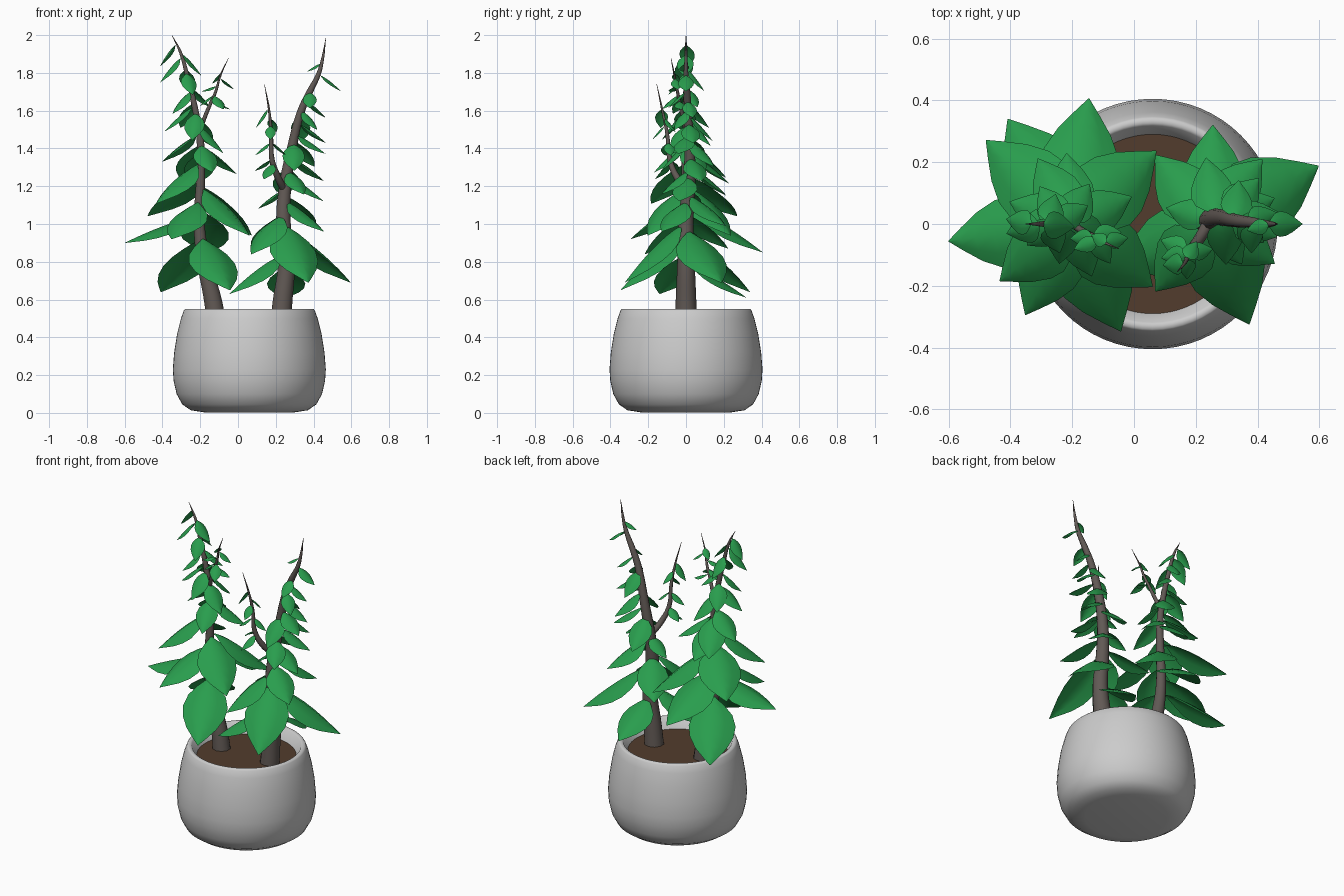
import bpy, bmesh, math
from mathutils import Vector


def material(name, rgb):
    m = bpy.data.materials.new(name)
    m.diffuse_color = (*rgb, 1)
    return m


GREEN = material("leaf_green", (0.022, 0.34, 0.075))
BARK = material("bark", (0.12, 0.1, 0.09))
EARTH = material("earth", (0.085, 0.046, 0.026))


def add_mesh(name, bm, mat=None, angle=50):
    me = bpy.data.meshes.new(name)
    bm.to_mesh(me)
    bm.free()
    ob = bpy.data.objects.new(name, me)
    bpy.context.collection.objects.link(ob)
    if mat:
        me.materials.append(mat)
    bpy.ops.object.select_all(action='DESELECT')
    bpy.context.view_layer.objects.active = ob
    ob.select_set(True)
    bpy.ops.object.shade_smooth_by_angle(angle=math.radians(angle))
    return ob


def lathe(name, profile, mat=None, x=0.06, n=64):
    bm = bmesh.new()
    vs = [bm.verts.new((r, 0, z)) for r, z in profile]
    es = [bm.edges.new(p) for p in zip(vs, vs[1:])]
    bmesh.ops.spin(bm, geom=vs + es, cent=(0, 0, 0), axis=(0, 0, 1),
                   angle=2 * math.pi, steps=n)
    bmesh.ops.remove_doubles(bm, verts=bm.verts, dist=1e-4)
    bmesh.ops.recalc_face_normals(bm, faces=bm.faces)
    bmesh.ops.translate(bm, verts=bm.verts, vec=(x, 0, 0))
    return add_mesh(name, bm, mat)


def stem(name, pts):
    """Tapered tube through (x, y, z, radius) points."""
    cu = bpy.data.curves.new(name, 'CURVE')
    cu.dimensions = '3D'
    cu.bevel_depth = 1
    cu.bevel_resolution = 3
    cu.resolution_u = 5
    cu.use_fill_caps = True
    sp = cu.splines.new('BEZIER')
    sp.bezier_points.add(len(pts) - 1)
    for b, (x, y, z, r) in zip(sp.bezier_points, pts):
        b.co, b.radius = (x, y, z), r
        b.handle_left_type = b.handle_right_type = 'AUTO'
    cu.materials.append(BARK)
    ob = bpy.data.objects.new(name, cu)
    bpy.context.collection.objects.link(ob)
    bpy.ops.object.select_all(action='DESELECT')
    bpy.context.view_layer.objects.active = ob
    ob.select_set(True)
    bpy.ops.object.convert(target='MESH')
    bpy.ops.object.shade_smooth_by_angle(angle=math.radians(50))


def point_at(pts, z):
    for a, b in zip(pts, pts[1:]):
        if z <= b[2]:
            t = (z - a[2]) / (b[2] - a[2])
            return Vector(a[:3]).lerp(Vector(b[:3]), t)
    return Vector(pts[-1][:3])


# half width along the leaf, as a share of its length
OUTLINE = [(0, .015), (.1, .03), (.2, .13), (.33, .235), (.48, .28),
           (.63, .26), (.78, .185), (.9, .09), (1, .004)]


def leaves(name, pts, specs):
    """Drooping domed leaves from (height, azimuth, reach, drop)."""
    bm = bmesh.new()
    for z, az, reach, drop in specs:
        # the young upper leaves hang more steeply
        drop *= 1 + .45 * min(1, max(0, (z - 1.2) / .3))
        base = point_at(pts, z)
        a = math.radians(az)
        out = Vector((math.cos(a), math.sin(a), 0))
        side = Vector((-out.y, out.x, 0))
        length = math.hypot(reach, drop)
        rows = []
        for t, w in OUTLINE:
            mid = base + out * reach * t
            mid.z -= drop * t ** 1.4
            normal = (out * drop * 1.2 + Vector((0, 0, reach))).normalized()
            rows.append([bm.verts.new(mid + side * w * length * v
                                      - normal * w * length * .4 * abs(v) ** 1.4)
                         for v in (-1, -.55, 0, .55, 1)])
        for p, q in zip(rows, rows[1:]):
            for i in range(4):
                bm.faces.new((p[i], q[i], q[i + 1], p[i + 1]))
    add_mesh(name, bm, GREEN, 60)


# pot and soil
lathe("pot", [(0, .003), (.24, .003), (.31, .014), (.355, .045), (.385, .1),
              (.401, .17), (.405, .23), (.398, .32), (.382, .42), (.362, .5),
              (.347, .542), (.34, .55), (.326, .55), (.318, .545), (.285, .47)])
lathe("soil", [(0, .483), (.29, .483)], EARTH)

# stems
left = [(-.115, 0, .46, .055), (-.13, 0, .58, .05), (-.185, 0, .82, .037),
        (-.205, 0, 1.0, .03), (-.198, 0, 1.25, .024), (-.198, 0, 1.42, .021),
        (-.225, 0, 1.6, .017), (-.265, 0, 1.77, .013), (-.305, 0, 1.91, .008),
        (-.35, 0, 2.0, .001)]
right = [(.225, 0, .46, .06), (.235, 0, .58, .055), (.257, 0, .8, .046),
         (.24, 0, 1.02, .04), (.25, .015, 1.2, .034), (.285, .02, 1.4, .027),
         (.335, .01, 1.6, .021), (.38, .005, 1.7, .018),
         (.425, 0, 1.79, .013), (.445, 0, 1.86, .009), (.465, 0, 1.985, .001)]
left_twig = [(-.2, 0, 1.5, .012), (-.17, -.02, 1.58, .011),
             (-.14, -.035, 1.65, .009), (-.118, -.045, 1.7, .008),
             (-.095, -.06, 1.78, .005), (-.05, -.08, 1.88, .001)]
right_twig = [(.245, .01, 1.18, .02), (.21, -.05, 1.25, .018),
              (.18, -.085, 1.34, .014), (.175, -.1, 1.48, .01),
              (.165, -.125, 1.6, .006), (.14, -.155, 1.74, .001)]
for name, pts in (("left_stem", left), ("right_stem", right),
                  ("left_twig", left_twig), ("right_twig", right_twig)):
    stem(name, pts)

# foliage
leaves("left_leaves", left, [
    (.92, 122, .40, .28), (.93, -66, .38, .28), (1.04, 188, .40, .14),
    (1.08, 82, .41, .23), (1.12, 243, .33, .2), (1.2, 41, .36, .26),
    (1.19, -38, .33, .25), (1.26, 136, .39, .2), (1.32, 218, .30, .18),
    (1.38, 95, .23, .13), (1.41, 25, .21, .11), (1.47, 160, .21, .1),
    (1.42, 118, .24, .13), (1.42, -70, .18, .11), (1.52, -25, .15, .1),
    (1.59, 262, .13, .1), (1.56, 60, .15, .1), (1.62, 185, .16, .09),
    (1.64, 120, .14, .09), (1.7, 215, .12, .08), (1.72, 30, .12, .07),
    (1.82, 75, .1, .08), (1.88, 195, .12, .09), (1.8, -70, .1, .08),
    (1.95, 170, .09, .08), (1.9, -5, .11, .08)])
leaves("right_leaves", right, [
    (.78, 90, .32, .17), (.84, 205, .33, .21), (.97, 28, .40, .28),
    (1.0, -68, .35, .31), (1.05, 232, .28, .21), (1.05, 128, .28, .18),
    (1.12, -33, .25, .16), (1.15, 50, .26, .16), (1.18, 165, .15, .1),
    (1.25, -15, .2, .12), (1.3, 100, .2, .13), (1.35, 20, .19, .1),
    (1.28, -60, .17, .11), (1.43, -88, .15, .11), (1.44, 50, .17, .1),
    (1.47, -20, .17, .07), (1.53, 10, .15, .07), (1.57, 85, .13, .09),
    (1.6, -40, .11, .07), (1.65, 15, .11, .06),
    (1.7, -90, .1, .06), (1.79, 0, .12, .06), (1.85, 195, .08, .03)])
leaves("left_twig_leaves", left_twig, [
    (1.65, 5, .1, .03), (1.68, 185, .08, .04), (1.68, -60, .1, .05),
    (1.73, 200, .09, .02), (1.77, 10, .08, .04), (1.8, 150, .06, .04)])
leaves("right_twig_leaves", right_twig, [
    (1.32, 240, .1, .07), (1.34, 160, .1, .05), (1.43, 190, .09, .05),
    (1.43, 10, .08, .05), (1.52, -90, .07, .05), (1.61, 185, .07, .07),
    (1.56, 60, .07, .05)])
